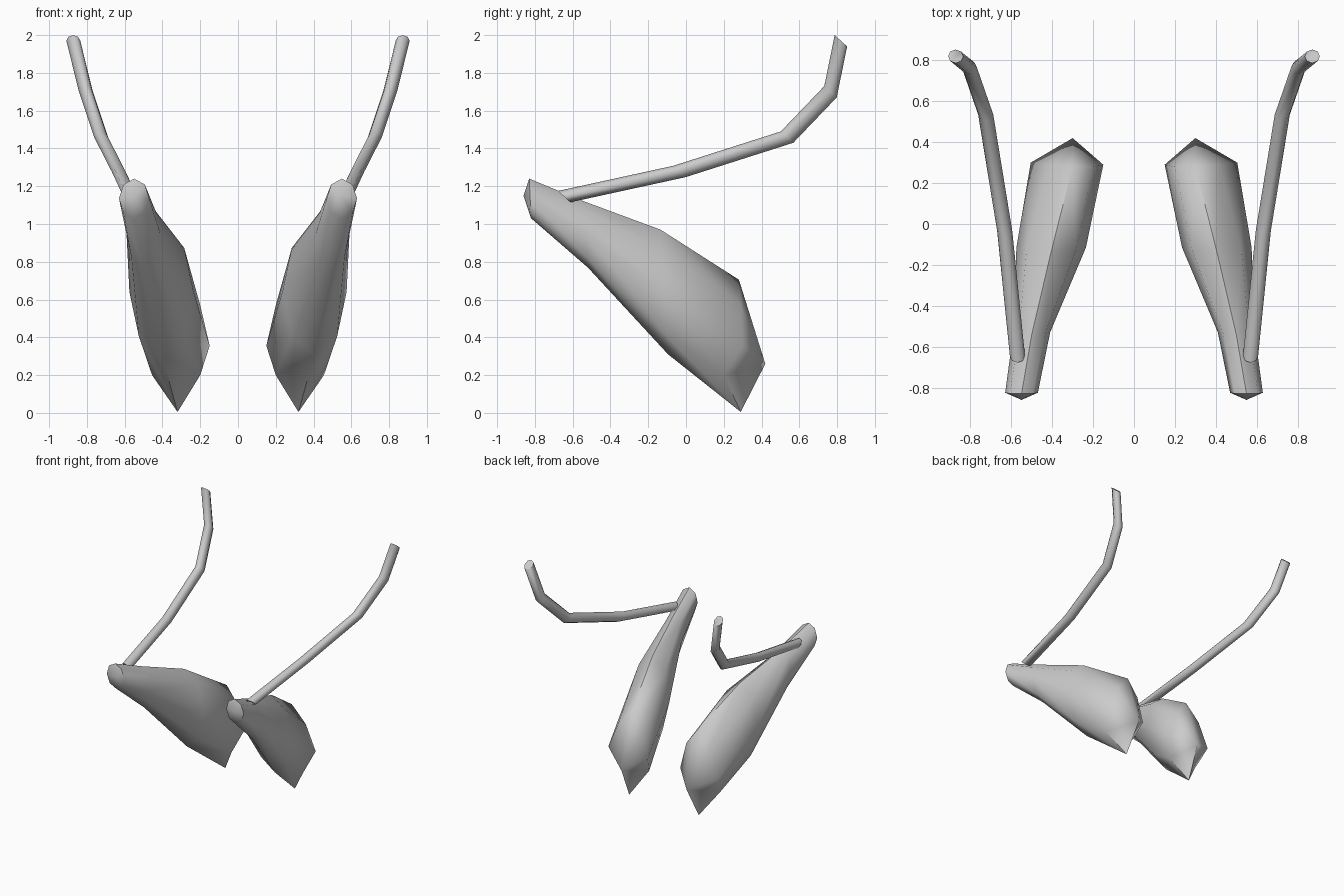
import bpy, bmesh, math
from mathutils import Vector

if "Cube" in bpy.data.objects:
    bpy.data.objects.remove(bpy.data.objects["Cube"])


def ring(center, u, v, sides=8):
    """Elliptical section; starts at +v and runs towards +u."""
    c, u, v = Vector(center), Vector(u), Vector(v)
    return [c + u * math.sin(i * math.tau / sides) + v * math.cos(i * math.tau / sides)
            for i in range(sides)]


def loft(name, rings, side, start=None, end=None, angle=60):
    """Skin a row of sections, closing each end flat or to a point."""
    bm = bmesh.new()
    loops = [[bm.verts.new((p[0] * side, p[1], p[2])) for p in r] for r in rings]
    n = len(loops[0])
    for a, b in zip(loops, loops[1:]):
        for i in range(n):
            j = (i + 1) % n
            bm.faces.new((a[i], a[j], b[j], b[i]))
    for loop, tip in ((loops[0], start), (loops[-1], end)):
        if tip:
            t = bm.verts.new((tip[0] * side, tip[1], tip[2]))
            for i in range(n):
                bm.faces.new((loop[i], loop[(i + 1) % n], t))
        else:
            bm.faces.new(loop)
    bmesh.ops.recalc_face_normals(bm, faces=bm.faces)
    mesh = bpy.data.meshes.new(name)
    bm.to_mesh(mesh)
    bm.free()
    ob = bpy.data.objects.new(name, mesh)
    bpy.context.collection.objects.link(ob)
    bpy.ops.object.select_all(action='DESELECT')
    ob.select_set(True)
    bpy.context.view_layer.objects.active = ob
    bpy.ops.object.shade_smooth_by_angle(angle=math.radians(angle))


# Leaf-shaped blade: centre, half width, half height, and y lean of the section
sections = [((0.55, -0.825, 1.135), 0.08, 0.105, -0.005),
            ((0.50, -0.53, 0.945), 0.09, 0.175, -0.01),
            ((0.405, -0.115, 0.64), 0.17, 0.33, -0.02)]
blade = [ring(c, (w, 0, 0), (0, lean, h)) for c, w, h, lean in sections]

# Faceted rear section, running from its top ridge round the outer side
blade.append([(0.30, 0.28, 0.705), (0.42, 0.29, 0.57), (0.505, 0.30, 0.36), (0.455, 0.20, 0.20),
              (0.32, 0.29, 0.005), (0.20, 0.20, 0.20), (0.15, 0.29, 0.355), (0.20, 0.28, 0.57)])

# Bent rod: every section keeps the same slant
path = [(0.57, -0.645, 1.145), (0.632, -0.035, 1.278), (0.725, 0.535, 1.46),
        (0.805, 0.765, 1.70), (0.872, 0.82, 1.97)]
rod = [ring(p, (0.037, 0, 0), (0, -0.033, 0.03)) for p in path]

for side, label in ((1, "right"), (-1, "left")):
    loft(label + "_blade", blade, side, start=(0.55, -0.86, 1.15), end=(0.30, 0.42, 0.26))
    loft(label + "_rod", rod, side)
